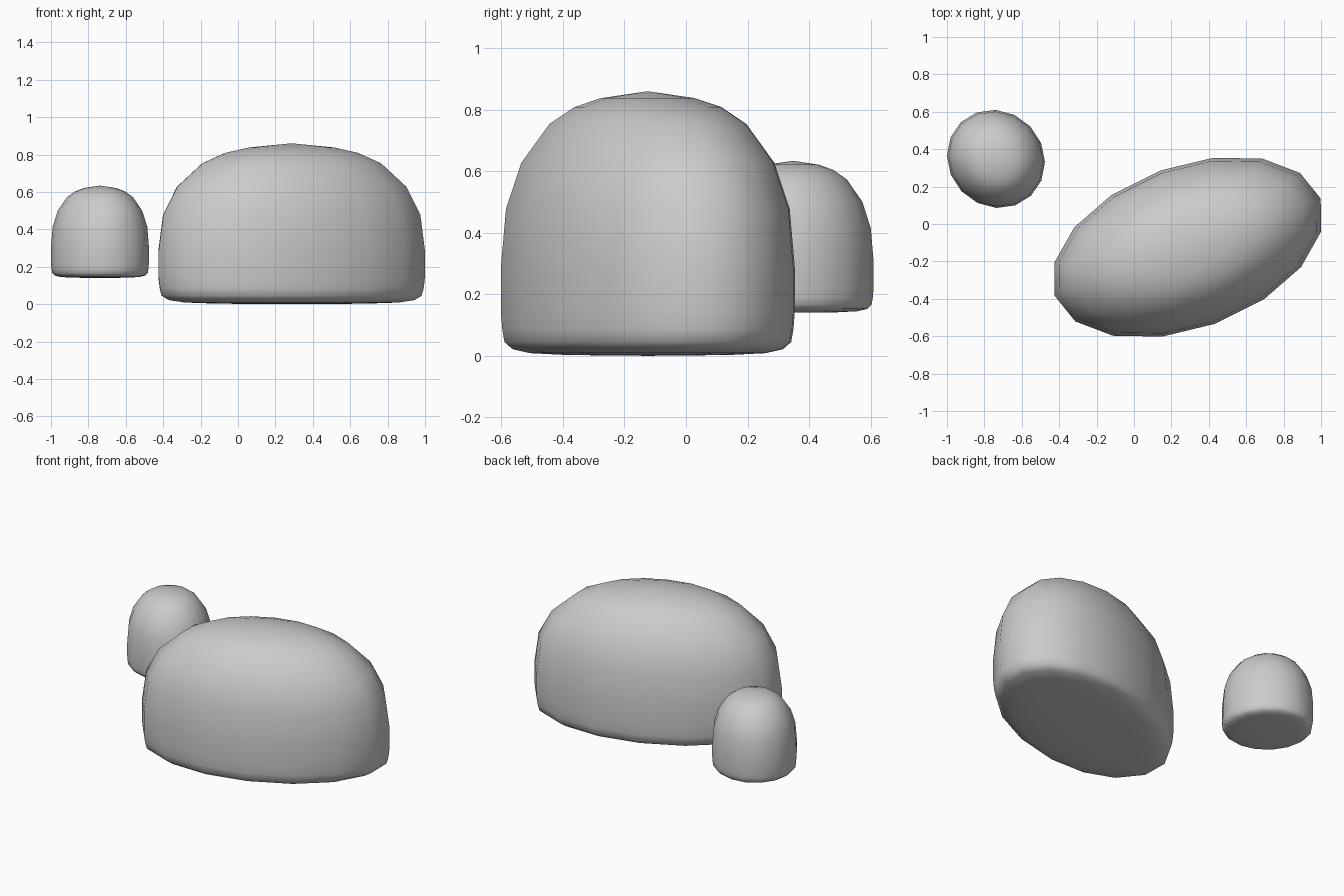
import bpy
import math
import bmesh
from mathutils import Vector

if "Cube" in bpy.data.objects:
    bpy.data.objects.remove(bpy.data.objects["Cube"])

SIDES = 16
# Dome half-profile: (fraction of radius, fraction of height), bottom to top
PROFILE = [(0.55, 0.003), (0.80, 0.010), (0.92, 0.025), (0.975, 0.052), (0.99, 0.10),
           (1.00, 0.17), (1.00, 0.33), (0.965, 0.555), (0.86, 0.73),
           (0.67, 0.876), (0.50, 0.940), (0.32, 0.974)]


def dome_stone(name, centre, axis_a, axis_b, height):
    """Flat-bottomed dome with an elliptical plan spanned by two plan axes."""
    c, a, b = Vector(centre), Vector((*axis_a, 0)), Vector((*axis_b, 0))
    up = Vector((0, 0, height))
    bm = bmesh.new()
    rings = []
    for r, z in PROFILE:
        ring = []
        for i in range(SIDES):
            t = 2 * math.pi * i / SIDES
            ring.append(bm.verts.new(c + r * (a * math.cos(t) + b * math.sin(t)) + z * up))
        rings.append(ring)
    bottom, top = bm.verts.new(c), bm.verts.new(c + up)
    for i in range(SIDES):
        j = (i + 1) % SIDES
        bm.faces.new((bottom, rings[0][j], rings[0][i]))
        bm.faces.new((top, rings[-1][i], rings[-1][j]))
        for lo, hi in zip(rings, rings[1:]):
            bm.faces.new((lo[i], lo[j], hi[j], hi[i]))
    bmesh.ops.recalc_face_normals(bm, faces=bm.faces)
    for f in bm.faces:
        f.smooth = True
    mesh = bpy.data.meshes.new(name)
    bm.to_mesh(mesh)
    bm.free()
    obj = bpy.data.objects.new(name, mesh)
    bpy.context.collection.objects.link(obj)
    return obj


# Large elongated stone, turned about 20 degrees in plan
dome_stone("large_stone", (0.287, -0.124, 0.0), (0.713, 0.083), (0.137, 0.478), 0.86)

# Small round stone, raised a little
dome_stone("small_stone", (-0.738, 0.348, 0.14), (0.262, -0.017), (-0.002, 0.262), 0.494)
